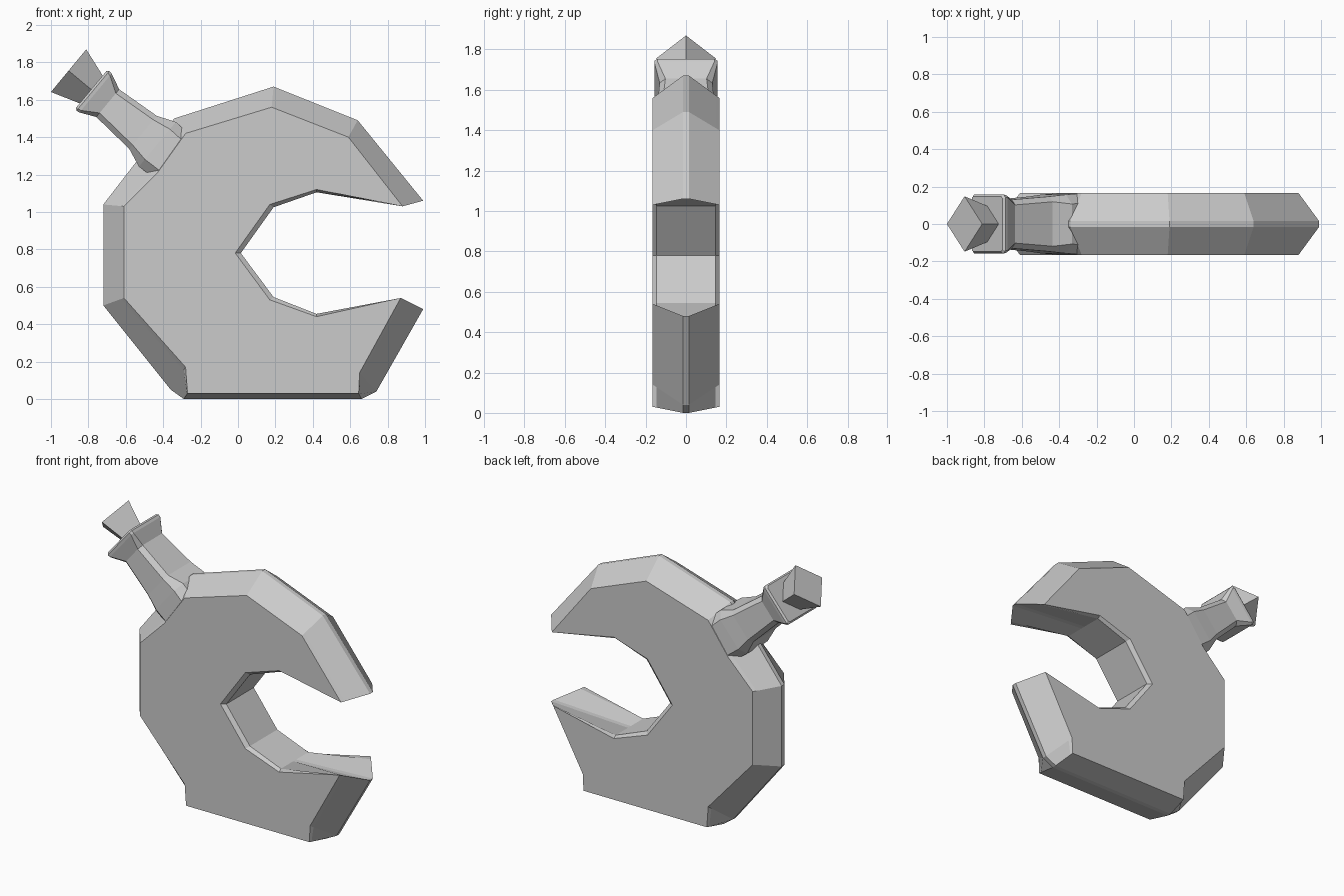
import bpy
from mathutils import Vector

if "Cube" in bpy.data.objects:
    bpy.data.objects.remove(bpy.data.objects["Cube"])


def loft(name, rings):
    """Skin a list of equal-length rings of 3D points and cap both ends."""
    n = len(rings[0])
    verts = [p for ring in rings for p in ring]
    faces = [list(range(n))[::-1], [(len(rings) - 1) * n + i for i in range(n)]]
    for r in range(len(rings) - 1):
        for i in range(n):
            j = (i + 1) % n
            faces.append([r * n + i, r * n + j, (r + 1) * n + j, (r + 1) * n + i])
    mesh = bpy.data.meshes.new(name)
    mesh.from_pydata(verts, [], faces)
    obj = bpy.data.objects.new(name, mesh)
    bpy.context.collection.objects.link(obj)
    bpy.context.view_layer.objects.active = obj
    bpy.ops.object.mode_set(mode='EDIT')
    bpy.ops.mesh.select_all(action='SELECT')
    bpy.ops.mesh.normals_make_consistent(inside=False)
    bpy.ops.object.mode_set(mode='OBJECT')
    return obj


# C-shaped body: (flat face x, z, central ridge x, z) around the outside
outer = [
    (0.88, 1.03, 0.99, 1.06), (0.59, 1.40, 0.64, 1.49), (0.18, 1.56, 0.19, 1.67),
    (-0.28, 1.42, -0.34, 1.50), (-0.43, 1.21, -0.55, 1.26), (-0.61, 1.03, -0.72, 1.04),
    (-0.61, 0.54, -0.72, 0.50), (-0.28, 0.17, -0.36, 0.05), (-0.27, 0.03, -0.29, 0.0),
    (0.645, 0.03, 0.66, 0.0), (0.65, 0.14, 0.74, 0.04), (0.87, 0.54, 0.99, 0.48),
]
# Mouth: (flat face x, z, inner wall x, z), with a small chamfer between them
mouth = [
    (0.42, 0.44, 0.42, 0.455), (0.17, 0.53, 0.19, 0.545), (-0.015, 0.78, 0.015, 0.78),
    (0.17, 1.04, 0.19, 1.025), (0.42, 1.12, 0.42, 1.105),
]


def body_ring(y, k_out, k_in):
    pts = []
    for table, k in ((outer, k_out), (mouth, k_in)):
        pts += [(a + (c - a) * k, y, b + (d - b) * k) for a, b, c, d in table]
    return pts


stations = [(0.165, 0.0, 0.0), (0.145, 0.133, 1.0), (0.015, 1.0, 1.0)]
loft("body", [body_ring(-y, a, b) for y, a, b in stations]
     + [body_ring(y, a, b) for y, a, b in reversed(stations)])

# Slanted axis shared by the stem and its tip
rim_centre = Vector((-0.785, 0, 1.655))
axis = Vector((-0.77, 0, 0.638))
side = Vector((0.638, 0, 0.77))


def on_axis(t, v, y):
    return rim_centre - axis * t + side * v + Vector((0, y, 0))


# Stem: chamfered rectangle that flares at the rim and at the root
def stem_ring(t, w, h, c):
    corners = [(w, h - c), (w - c, h), (c - w, h), (-w, h - c),
               (-w, c - h), (c - w, -h), (w - c, -h), (w, c - h)]
    return [on_axis(t, v, y) for v, y in corners]


loft("stem", [stem_ring(*s) for s in (
    (0.0, 0.128, 0.148, 0.012), (0.012, 0.138, 0.157, 0.014), (0.03, 0.135, 0.155, 0.014),
    (0.115, 0.096, 0.130, 0.028), (0.36, 0.115, 0.147, 0.028),
    (0.46, 0.155, 0.157, 0.05), (0.57, 0.150, 0.164, 0.05))])

# Tip: tapered square block turned on its corner
loft("tip", [[on_axis(t, v * r, y * r) for v, y in ((1, 0), (0, 1), (-1, 0), (0, -1))]
             for t, r in ((-0.157, 0.148), (0.05, 0.08))])
